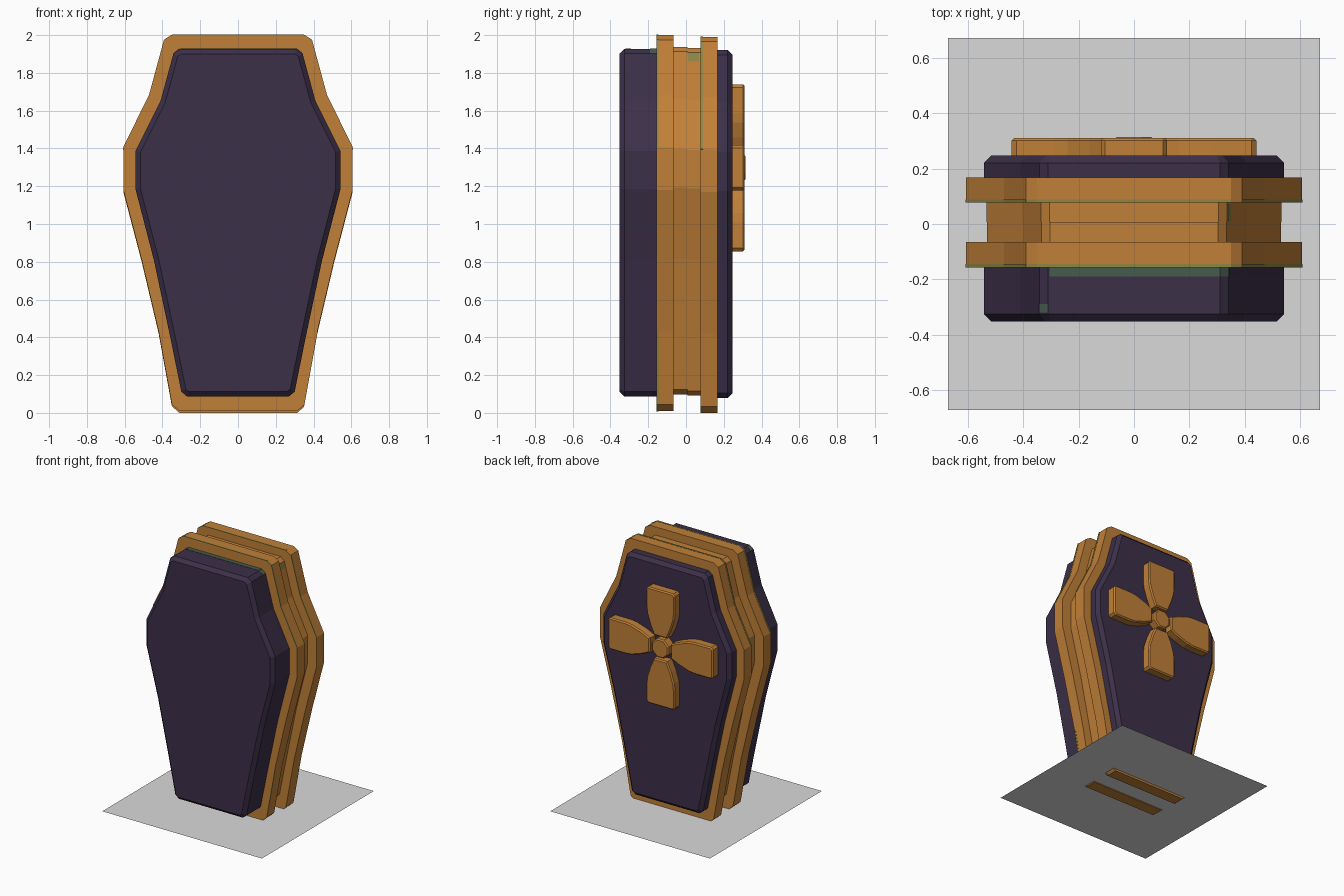
import bpy, bmesh, math

if "Cube" in bpy.data.objects:
    bpy.data.objects.remove(bpy.data.objects["Cube"])


def material(name, rgb):
    m = bpy.data.materials.new(name)
    m.diffuse_color = (*rgb, 1)
    m.use_nodes = True
    m.node_tree.nodes["Principled BSDF"].inputs["Base Color"].default_value = m.diffuse_color
    return m


BRONZE = material("bronze", (0.53, 0.215, 0.039))
DARK = material("dark_purple", (0.045, 0.029, 0.066))
MOSS = material("moss_green", (0.062, 0.108, 0.075))
OLIVE = material("tarnish_olive", (0.27, 0.24, 0.060))
GREY = material("light_grey", (0.70, 0.70, 0.70))


def mirrored(half):
    # right half profile (top to bottom) -> closed outline
    return half + [(-x, z) for x, z in reversed(half)]


def add_object(name, bm, mat):
    me = bpy.data.meshes.new(name)
    bm.to_mesh(me)
    bm.free()
    me.materials.append(mat)
    ob = bpy.data.objects.new(name, me)
    bpy.context.collection.objects.link(ob)
    return ob


def prism(name, outline, y0, y1, mat, bevel_y=None, bevel=0.0):
    # extrude an x,z outline along y; optionally chamfer the rim of one end cap
    bm = bmesh.new()
    a = [bm.verts.new((x, y0, z)) for x, z in outline]
    b = [bm.verts.new((x, y1, z)) for x, z in outline]
    n = len(outline)
    bm.faces.new(a)
    bm.faces.new(b[::-1])
    for i in range(n):
        j = (i + 1) % n
        bm.faces.new((a[j], a[i], b[i], b[j]))
    bmesh.ops.recalc_face_normals(bm, faces=bm.faces[:])
    if bevel:
        edges = [e for e in bm.edges if all(abs(v.co.y - bevel_y) < 1e-5 for v in e.verts)]
        bmesh.ops.bevel(bm, geom=edges, offset=bevel, offset_type='OFFSET',
                        segments=1, profile=0.5, affect='EDGES')
    return add_object(name, bm, mat)


def shifted(outline, dz, sx=1.0):
    return [(x * sx, z + dz) for x, z in outline]


# Coffin outlines
rim = mirrored([(0.35, 1.99), (0.39, 1.965), (0.47, 1.67), (0.607, 1.395), (0.607, 1.17),
                (0.51, 0.80), (0.42, 0.42), (0.35, 0.035), (0.31, 0.0)])
panel = mirrored([(0.31, 1.92), (0.342, 1.895), (0.41, 1.645), (0.542, 1.38), (0.542, 1.175),
                  (0.445, 0.80), (0.36, 0.40), (0.30, 0.105), (0.27, 0.08)])
front_rim = shifted(rim, 0.01)

# Body layers, front to back
prism("front_panel", shifted(panel, 0.007), -0.352, -0.15, DARK, -0.352, 0.026)
prism("front_rim", front_rim, -0.157, -0.065, BRONZE)
prism("middle_front", shifted(panel, 0.018, 0.98), -0.07, 0.007, BRONZE)
prism("middle_back", shifted(panel, 0.012, 0.985), 0.007, 0.085, BRONZE)
prism("back_rim", rim, 0.077, 0.168, BRONZE)
prism("back_panel", panel, 0.165, 0.247, DARK, 0.247, 0.026)

# Four-petal cross on the back
CZ = 1.297
petal = [(0.055, 0.088), (0.088, 0.16), (0.114, 0.24), (0.12, 0.29), (0.12, 0.425), (0.105, 0.442)]
petal = petal + [(-x, r) for x, r in reversed(petal)]
for k, side in enumerate(("top", "left", "bottom", "right")):
    c, s = round(math.cos(k * math.pi / 2)), round(math.sin(k * math.pi / 2))
    pts = [(x * c - r * s, CZ + x * s + r * c) for x, r in petal]
    prism("cross_petal_" + side, pts, 0.24, 0.311, BRONZE, 0.311, 0.009)
hub = [(0.076 * math.cos(math.pi * (i + 0.5) / 4), CZ + 0.076 * math.sin(math.pi * (i + 0.5) / 4))
       for i in range(8)]
prism("cross_hub", hub, 0.24, 0.315, BRONZE, 0.315, 0.009)


# Thin patches lying on the outer edge of an outline, from point p to point q
def patch(name, p, q, y0, y1, mat):
    (x0, z0), (x1, z1) = p, q
    length = math.hypot(x1 - x0, z1 - z0)
    nx, nz = (z1 - z0) / length * 0.002, (x0 - x1) / length * 0.002
    if nx * (x0 + x1) / 2 + nz * ((z0 + z1) / 2 - 1) < 0:
        nx, nz = -nx, -nz
    prism(name, [p, q, (x1 + nx, z1 + nz), (x0 + nx, z0 + nz)], y0, y1, mat)


# Moss on the top edge of the front panel
patch("moss_panel_top", (-0.305, 1.927), (0.31, 1.927), -0.19, -0.157, MOSS)
patch("moss_panel_corner", (0.31, 1.927), (0.342, 1.902), -0.19, -0.157, MOSS)
patch("moss_panel_spot", (-0.342, 1.902), (-0.31, 1.927), -0.32, -0.29, MOSS)

# Tarnish along the front edges of the two rims
for label, outline, y, segments in (("front", front_rim, -0.157, (0, 1, 2, 6, 7, 14, 15, 16, 17)),
                                    ("back", rim, 0.077, (1, 2, 7, 14, 15, 16, 17))):
    for i in segments:
        patch("tarnish_%s_rim_%d" % (label, i), outline[i], outline[(i + 1) % len(outline)],
              y, y + 0.012, OLIVE)
# Tarnish spot on the right shoulder of the middle layer
patch("tarnish_middle", (0.337, 1.907), (0.348, 1.86), 0.01, 0.07, OLIVE)

# Square base plate, just above the lowest edges of the rims
bm = bmesh.new()
bmesh.ops.create_grid(bm, x_segments=1, y_segments=1, size=0.673)
for v in bm.verts:
    v.co.z = 0.016
add_object("base_plate", bm, GREY)
